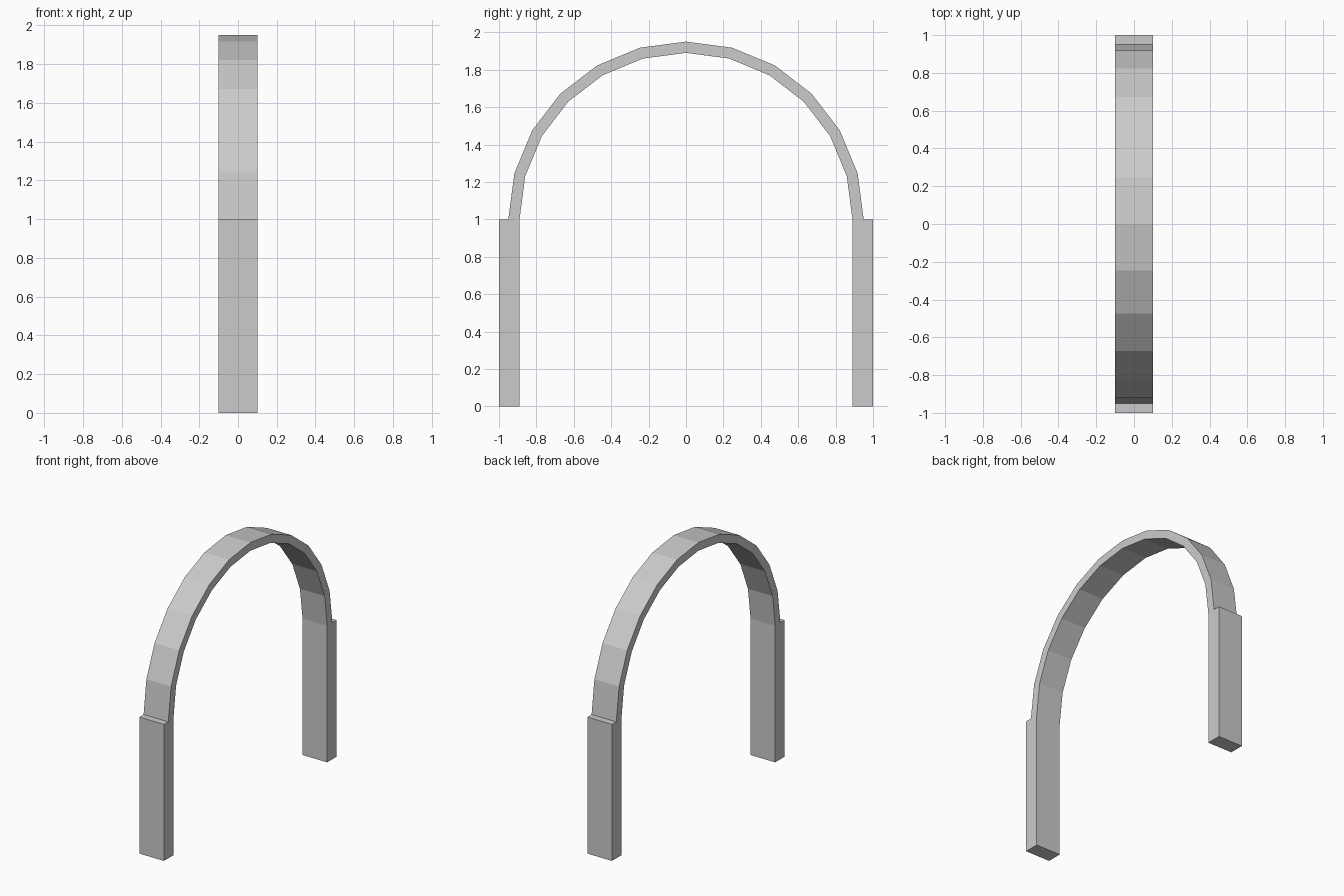
import bpy, bmesh
from math import cos, sin, pi

if "Cube" in bpy.data.objects:
    bpy.data.objects.remove(bpy.data.objects["Cube"])

HALF_W = 0.10            # half width along x
R_OUT, R_IN = 0.95, 0.89 # arch radii
SPRING = 1.0             # height where the arch starts
SEGMENTS = 12


def extrude_profile(name, points):
    """Extrude a closed (y, z) outline across the width in x."""
    bm = bmesh.new()
    face = bm.faces.new([bm.verts.new((-HALF_W, y, z)) for y, z in points])
    geom = bmesh.ops.extrude_face_region(bm, geom=[face])["geom"]
    verts = [g for g in geom if isinstance(g, bmesh.types.BMVert)]
    bmesh.ops.translate(bm, verts=verts, vec=(2 * HALF_W, 0, 0))
    bmesh.ops.recalc_face_normals(bm, faces=bm.faces[:])
    mesh = bpy.data.meshes.new(name)
    bm.to_mesh(mesh)
    bm.free()
    obj = bpy.data.objects.new(name, mesh)
    bpy.context.collection.objects.link(obj)
    return obj


def arc(radius):
    return [(radius * cos(pi * i / SEGMENTS), SPRING + radius * sin(pi * i / SEGMENTS))
            for i in range(SEGMENTS + 1)]


# Faceted half-round arch
extrude_profile("arch", arc(R_OUT) + arc(R_IN)[::-1])

# Two upright posts, slightly thicker than the arch
for side, name in ((-1, "front_post"), (1, "back_post")):
    extrude_profile(name, [(side * R_IN, 0), (side * 1.0, 0),
                           (side * 1.0, SPRING), (side * R_IN, SPRING)])
